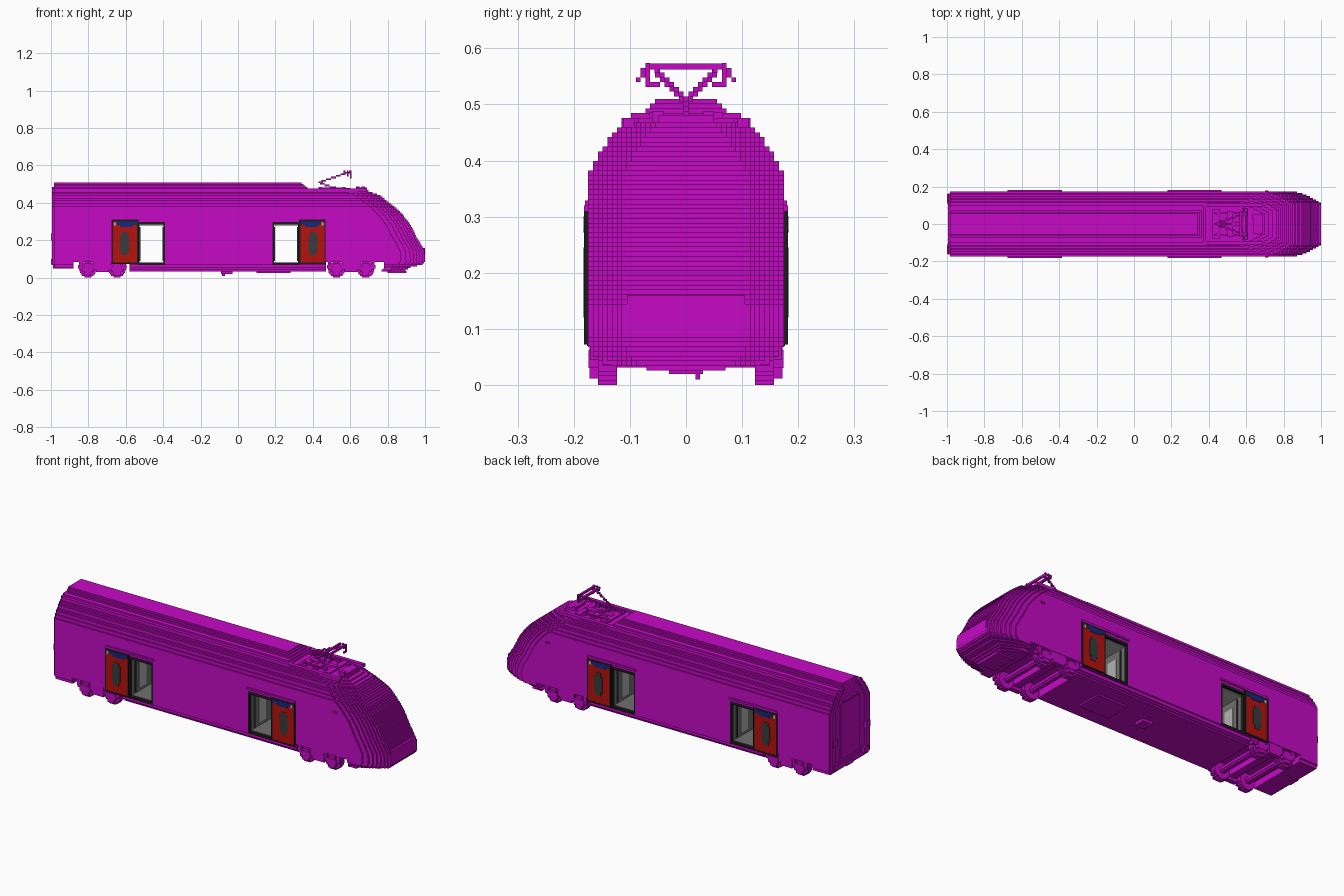
import bpy, bmesh, math
from mathutils import Vector

if "Cube" in bpy.data.objects:
    bpy.data.objects.remove(bpy.data.objects["Cube"])

V = 0.0085            # step size of the blocky style
MID = -0.103          # the two doorways mirror about this x


def material(name, r, g, b):
    m = bpy.data.materials.new(name)
    m.use_nodes = True
    m.diffuse_color = (r, g, b, 1)
    m.node_tree.nodes["Principled BSDF"].inputs["Base Color"].default_value = (r, g, b, 1)
    return m


MAGENTA = material("magenta", .56, .003, .56)
RED = material("red", .46, .006, .004)
BLUE = material("blue", .008, .02, .2)
BLACK = material("black", .012, .012, .012)
DARK = material("dark grey", .04, .045, .045)
GREY = material("grey", .16, .16, .16)
LIGHT = material("light grey", .45, .45, .45)


def finish(name, bm, mat):
    bmesh.ops.recalc_face_normals(bm, faces=bm.faces)
    mesh = bpy.data.meshes.new(name)
    bm.to_mesh(mesh)
    bm.free()
    mesh.materials.append(mat)
    bpy.context.collection.objects.link(bpy.data.objects.new(name, mesh))


def prism(bm, outline, z0, z1):
    """Extrude a plan outline between two heights."""
    low = [bm.verts.new((x, y, z0)) for x, y in outline]
    high = [bm.verts.new((x, y, z1)) for x, y in outline]
    bm.faces.new(low[::-1])
    bm.faces.new(high)
    for i in range(len(low)):
        j = (i + 1) % len(low)
        bm.faces.new((low[i], low[j], high[j], high[i]))


def boxes(name, mat, items, both=False, flip_x=False):
    """Boxes as x0,x1,y0,y1,z0,z1, optionally mirrored across y=0 or the door centre."""
    if both:
        items = items + [(a, b, -d, -c, e, f) for a, b, c, d, e, f in items]
    if flip_x:
        items = items + [(2 * MID - b, 2 * MID - a, c, d, e, f) for a, b, c, d, e, f in items]
    bm = bmesh.new()
    for a, b, c, d, e, f in items:
        prism(bm, [(a, c), (b, c), (b, d), (a, d)], e, f)
    finish(name, bm, mat)


def disc(cx, cz, r, y0, y1):
    """A wheel as stacked rows."""
    rows = round(2 * r / V)
    out = []
    for i in range(rows):
        h = -r + (i + .5) * 2 * r / rows
        half = math.sqrt(r * r - h * h)
        out.append((cx - half, cx + half, y0, y1, cz + h - r / rows, cz + h + r / rows))
    return out


def stepped_line(p, q, s=V):
    """A thin bar as a chain of cubes."""
    p, q = Vector(p), Vector(q)
    n = max(1, math.ceil(max(abs(c) for c in q - p) / s))
    h = s / 2
    out = []
    for i in range(n + 1):
        c = p.lerp(q, i / n)
        x, y, z = (round(k / s) * s for k in c)
        out.append((x - h, x + h, y - h, y + h, z - h, z + h))
    return out


def curve(points, t):
    for (a, va), (b, vb) in zip(points, points[1:]):
        if t <= b:
            return va + (vb - va) * max(0, (t - a) / (b - a))
    return points[-1][1]


# Body section (height, half width) and nose line (height, front end)
SECTION = [(.034, .15), (.07, .174), (.37, .174), (.41, .157), (.45, .13),
           (.478, .106), (.487, .078), (.505, .052)]
NOSE = [(.034, .89), (.055, .92), (.07, .985), (.085, 1), (.14, .998), (.176, .98),
        (.214, .957), (.278, .925), (.326, .89), (.364, .855), (.40, .81),
        (.44, .76), (.466, .69), (.471, .385), (.505, .34)]
DOORWAYS = [(-.535, -.39), (2 * MID + .39, 2 * MID + .535)]
BOGIE_GAPS = [(-.88, -.58), (.47, .78)]
REAR = -.985


def half_width(z):
    return (round(curve(SECTION, z) / V - .5) + .5) * V


# Body shell, layer by layer, leaving doorways and bogie gaps open
bm = bmesh.new()
rim = []
for n in range(4, 60):
    z = (n + .5) * V
    w, tip = half_width(z), curve(NOSE, z)
    gaps = (BOGIE_GAPS if n < 10 else []) + (DOORWAYS if 9 <= n < 35 else [])
    start = REAR
    if n < 6:
        start = BOGIE_GAPS[0][1]
    for a, b in sorted(gaps):
        if a > start:
            prism(bm, [(start, -w), (a, -w), (a, w), (start, w)], n * V, (n + 1) * V)
        start = max(start, b)
    # rounded nose in steps
    side = []
    steps, length = (8, .2) if tip > .6 else (1, 0)
    for k in range(steps):
        x = tip - length * (1 - math.sqrt((k + 1) / steps))
        side += [(x, w - k * V), (x, w - (k + 1) * V)]
    if steps == 1:
        side = [(tip, w)]
    else:
        side.pop()
    outline = [(start, -w)] + [(x, -y) for x, y in side] + side[::-1] + [(start, w)]
    prism(bm, outline, n * V, (n + 1) * V)
    # raised arch on the flat rear end
    if 8 <= n < 57:
        rim.append((-.995, REAR, w - .045, w - .012, n * V, (n + 1) * V))
finish("body_shell", bm, MAGENTA)
boxes("rear_arch", MAGENTA, rim, both=True)

# Rear gangway plate, grips, drawgear
boxes("rear_gangway", MAGENTA, [(-.99, REAR, -.08, .08, .1, .4), (-.995, REAR, -.09, .09, .09, .105),
                                (-.995, REAR, -.06, .06, .41, .42)])
boxes("rear_grips", MAGENTA, [(-1, -.985, .125, .16, .2, .235), (-1, -.985, .11, .15, .07, .1)], both=True)
boxes("rear_drawgear", MAGENTA, [(-.99, -.88, -.03, .03, .05, .07), (-.96, -.9, -.12, .12, .06, .07)])

# Nose panel and small side lamps
boxes("nose_panel", MAGENTA, [(.985, 1, -.105, .105, .1, .16)])
boxes("side_lamps", MAGENTA, [(.7, .72, .172, .18, .32, .329)], both=True)

# Sliding doors with trim
X0, X1 = -.675, -.54
boxes("sliding_doors", RED, [(X0 + .006, X1, .172, .181, .08, .3)], True, True)
boxes("door_edges", BLACK, [(X0, X0 + .006, .172, .182, .072, .31), (X1, X1 + .007, .172, .182, .072, .31),
                            (X0, X1, .172, .182, .072, .08), (X0, X1, .172, .182, .3, .31)], True, True)
boxes("door_windows", DARK, [(-.632, -.583, .181, .183, .14, .225),
                             (-.623, -.592, .181, .183, .12, .245)], True, True)
boxes("door_header_stripes", BLUE, [(-.65, X1, .181, .183, .282, .3),
                                    (-.63, -.565, .181, .183, .272, .282)], True, True)
boxes("door_markers", LIGHT, [(-.664, -.652, .181, .183, .278, .296)], True, True)
boxes("door_rails", MAGENTA, [(X0, -.385, .172, .182, .31, .32)], True, True)

# Vestibules seen through the open doorways
A, B = DOORWAYS[0]
boxes("doorway_frames", BLACK, [(A, A + .007, .16, .176, .0765, .2975), (B - .007, B, .16, .176, .0765, .2975),
                                (A, B, .16, .176, .284, .2975), (A, B, .16, .176, .07, .08)], True, True)
boxes("vestibule_walls", GREY, [(A, A + .009, -.16, .16, .0765, .29), (B - .009, B, -.16, .16, .0765, .29),
                                (A, B, -.16, .16, .07, .082)], flip_x=True)
boxes("vestibule_ceiling", LIGHT, [(A, B, -.16, .16, .28, .2975)], flip_x=True)
boxes("vestibule_panels", LIGHT, [(B - .012, B - .004, .04, .1, .1, .24),
                                  (A + .004, A + .012, .04, .1, .1, .24)], True, True)
boxes("vestibule_posts", DARK, [(B - .014, B - .004, .13, .138, .09, .27),
                                (A + .004, A + .014, .13, .138, .09, .27)], True, True)

# Bogies: stepped wheels, axles, frames, axle boxes and springs
wheels, axles, frames = [], [], []
for cx in (-.725, .605):
    for ax in (cx - .078, cx + .078):
        wheels += disc(ax, .045, .045, .123, .157)
        axles += disc(ax, .045, .014, -.13, .13)
        frames += [(ax - .03, ax + .03, .155, .174, .03, .062), (ax - .018, ax + .018, .155, .172, .012, .075)]
        for s in (-1, 1):
            frames.append((ax + s * .038 - .009, ax + s * .038 + .009, .15, .17, .045, .09))
    frames += [(cx - .13, cx + .13, .14, .165, .05, .068), (cx - .035, cx + .035, .145, .172, .03, .09),
               (cx - .02, cx + .02, -.15, .15, .045, .088)]
boxes("bogie_wheels", MAGENTA, wheels, both=True)
boxes("bogie_axles", MAGENTA, axles)
boxes("bogie_frames", MAGENTA, frames, both=True)

# Underfloor equipment and front plough ribs
boxes("underfloor_boxes", MAGENTA, [(-.09, -.03, -.03, .03, .02, .036), (.1, .28, -.07, .07, .026, .036),
                                    (-.085, -.07, .017, .025, .01, .02)])
boxes("front_coupling", MAGENTA, [(.8, .9, -.07, .07, .026, .036), (.78, .82, -.15, .15, .036, .06)])

# Roof well with equipment
TOP = 55 * V
boxes("roof_well_rim", MAGENTA, [(.37, .69, .092, .112, TOP - V, TOP + V)], both=True)
boxes("roof_equipment", MAGENTA, [(.42, .46, -.08, .08, TOP, TOP + V), (.5, .53, -.07, .07, TOP, TOP + V),
                                  (.58, .61, -.085, .085, TOP, TOP + V), (.44, .6, -.012, .012, TOP, TOP + .012),
                                  (.64, .69, -.05, .05, TOP, TOP + .014), (.63, .65, .03, .05, TOP, .488),
                                  (.66, .68, -.06, -.04, TOP, .488)])
boxes("roof_insulators", MAGENTA, [(.43, .45, .05, .065, TOP, TOP + .018), (.56, .575, .05, .065, TOP, TOP + .018),
                                   (.44, .57, .054, .061, TOP + .006, TOP + .014)], both=True)

# Pantograph: lower arm, spread upper arms and collector head
KNEE = (.43, 0, .508)
arm = stepped_line((.54, 0, .472), KNEE)
for s in (-1, 1):
    arm += stepped_line(KNEE, (.585, s * .055, .56))
    arm += stepped_line((.585, s * .068, .566), (.585, s * .085, .545))
    arm += stepped_line((.6, s * .07, .536), (.6, s * .055, .536))
    arm += stepped_line((.6, s * .068, .566), (.6, s * .068, .54))
boxes("pantograph_arms", MAGENTA, arm)
boxes("pantograph_head", MAGENTA, [(.564, .574, -.07, .07, .562, .573), (.594, .604, -.07, .07, .562, .573),
                                   (.564, .604, .048, .056, .556, .566), (.564, .604, -.056, -.048, .556, .566)])
